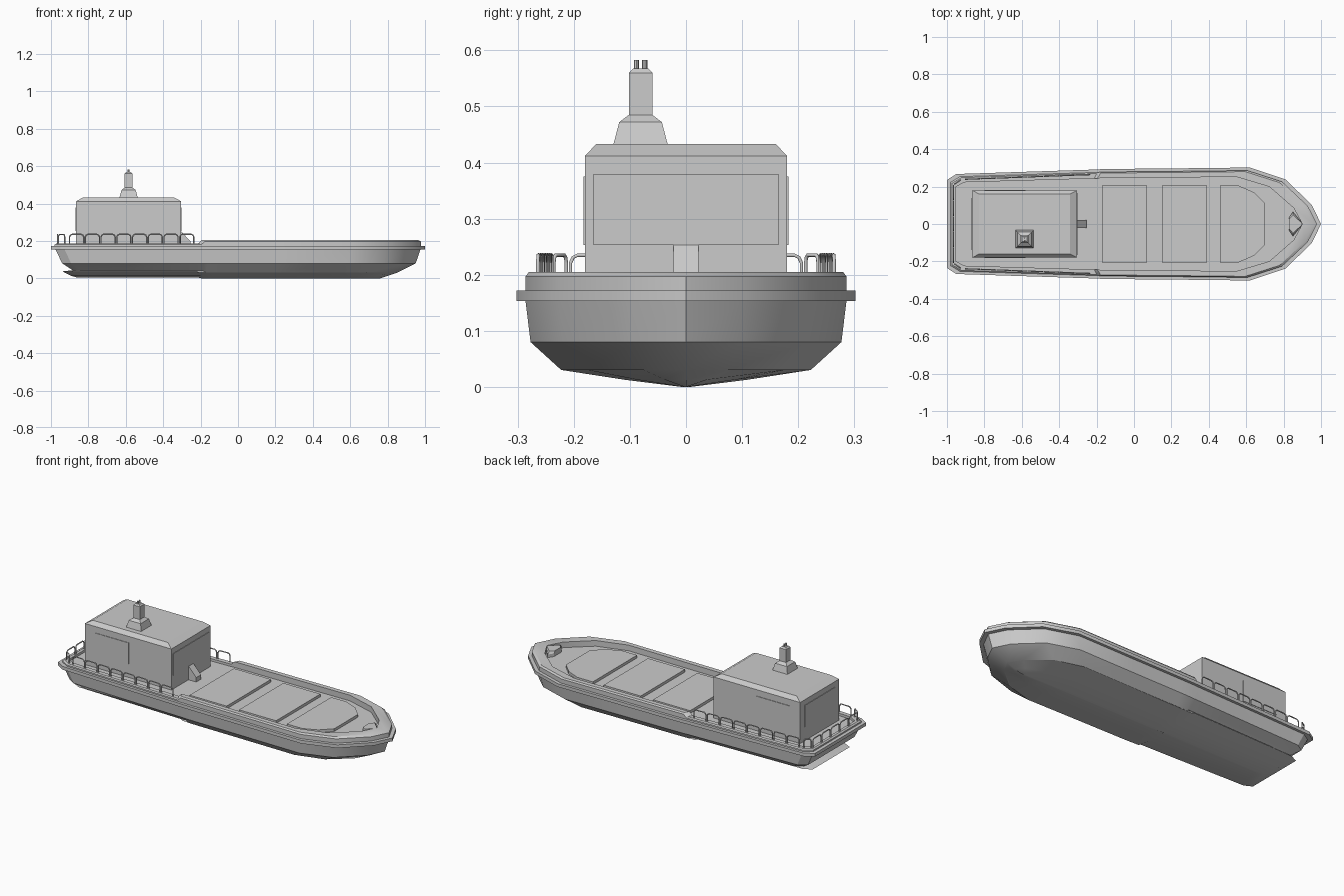
import bpy, bmesh, math
from mathutils import Vector

if "Cube" in bpy.data.objects:
    bpy.data.objects.remove(bpy.data.objects["Cube"])

# Normalised half outline of the hull, stern (t=0) to bow (t=1), half width 0..1
HALF = [(0, .78), (.025, .885), (.40, .965), (.41, .97), (.45, .975), (.62, .985),
        (.81, 1), (.905, .79), (.975, .34), (1, 0)]


def finish(name, bm, smooth=False):
    bmesh.ops.recalc_face_normals(bm, faces=bm.faces)
    me = bpy.data.meshes.new(name)
    bm.to_mesh(me)
    bm.free()
    ob = bpy.data.objects.new(name, me)
    bpy.context.scene.collection.objects.link(ob)
    if smooth:
        bpy.ops.object.select_all(action='DESELECT')
        bpy.context.view_layer.objects.active = ob
        ob.select_set(True)
        bpy.ops.object.shade_smooth_by_angle(angle=math.radians(30))
    return ob


def loft(name, rings, smooth=False):
    """Skin a stack of equal-length point rings and cap both ends."""
    bm = bmesh.new()
    vs = [[bm.verts.new(p) for p in r] for r in rings]
    n = len(vs[0])
    for a, b in zip(vs, vs[1:]):
        for i in range(n):
            bm.faces.new((a[i], a[(i + 1) % n], b[(i + 1) % n], b[i]))
    bm.faces.new(vs[0])
    bm.faces.new(vs[-1])
    return finish(name, bm, smooth)


def hull_ring(x0, x1, w, z_aft, z_fwd):
    def pt(t, y):
        return (x0 + (x1 - x0) * t, y * w, z_aft if t < .405 else z_fwd)
    return [pt(t, y) for t, y in HALF] + [pt(t, -y) for t, y in HALF[-2::-1]]


def rect(cx, cy, hx, hy, z):
    return [(cx + a * hx, cy + b * hy, z) for a, b in ((-1, -1), (1, -1), (1, 1), (-1, 1))]


def box(name, x0, x1, y0, y1, z0, z1):
    c = ((x0 + x1) / 2, (y0 + y1) / 2, (x1 - x0) / 2, (y1 - y0) / 2)
    return loft(name, [rect(*c, z0), rect(*c, z1)])


# Hull with rub rail, bulwark and sunken deck
loft("hull", [hull_ring(*r) for r in (
    (-.955, .90, .252, .172, .172),
    (-.955, .90, .252, .186, .205),
    (-.972, .962, .280, .186, .205),
    (-.980, .978, .286, .180, .197),
    (-.980, .978, .286, .172, .172),
    (-1.0, 1.0, .302, .172, .172),
    (-1.0, 1.0, .302, .153, .153),
    (-.975, .975, .286, .153, .153),
    (-.940, .950, .277, .080, .080),
    (-.880, .850, .222, .040, .030))], smooth=True)

# Shallow V bottom, reaching out under the stern as a plate
loft("keel_bottom", [hull_ring(*r) for r in (
    (-.87, .84, .215, .045, .035),
    (-.94, .85, .220, .037, .030),
    (-.89, .80, .110, .013, .013),
    (-.86, .76, .006, .004, .0))], smooth=True)

# Hatch covers, the forward one tapered towards the bow
for i, x in enumerate((-.17, .15)):
    box(f"hatch_cover_{i + 1}", x, x + .24, -.205, .205, .165, .188)
taper = [(.46, -.205), (.56, -.205), (.64, -.17), (.70, -.11),
         (.70, .11), (.64, .17), (.56, .205), (.46, .205)]
loft("hatch_cover_3", [[(x, y, z) for x, y in taper] for z in (.165, .188)])

# Bow locker
loft("bow_locker", [[(x, y * k, z) for x, y in
                     ((.83, -.035), (.85, -.065), (.895, -.01), (.895, .01), (.85, .065), (.83, .035))]
                    for z, k in ((.165, 1), (.19, 1), (.203, .75))])

# Deckhouse with chamfered roof
loft("deckhouse", [rect(-.585, 0, .28, .18, .165), rect(-.585, 0, .28, .18, .412),
                   rect(-.585, 0, .243, .16, .433)])

# Window panels on all four walls
box("window_front", -.306, -.302, -.165, .165, .253, .38)
box("window_back", -.868, -.864, -.14, .14, .253, .38)
for s, n in ((-1, "right"), (1, "left")):
    box("window_" + n, -.80, -.58, s * .1805 - .0025, s * .1805 + .0025, .253, .375)

# Steps from deckhouse to cargo deck
prof = [(-.31, .165), (-.255, .165), (-.255, .198), (-.305, .253), (-.31, .253)]
loft("steps", [[(x, y, z) for x, z in prof] for y in (-.022, .022)])

# Funnel
FX, FY = -.585, -.081
loft("funnel", [rect(FX, FY, h, h, z) for h, z in
                ((.049, .43), (.038, .472), (.021, .485), (.021, .56), (.013, .568))])
for i, s in enumerate((-1, 1)):
    bm = bmesh.new()
    bmesh.ops.create_cone(bm, cap_ends=True, segments=8, radius1=.0045, radius2=.0045, depth=.02)
    bmesh.ops.translate(bm, verts=bm.verts, vec=(FX, FY + s * .0075, .573))
    finish(f"exhaust_pipe_{i + 1}", bm, True)

# Hoop railings round the stern
cu = bpy.data.curves.new("stern_railing", 'CURVE')
cu.dimensions = '3D'
cu.bevel_depth = .0035
cu.bevel_resolution = 1
cu.use_fill_caps = True


def hoops(a, b, count, gap=.1):
    a, b = Vector(a), Vector(b)
    for i in range(count):
        sp = cu.splines.new('POLY')
        shape = [(0, 0), (0, .037), (.06, .047), (.17, .051), (.83, .051), (.94, .047), (1, .037), (1, 0)]
        sp.points.add(len(shape) - 1)
        for p, (u, h) in zip(sp.points, shape):
            q = a.lerp(b, (i + gap / 2 + u * (1 - gap)) / count)
            p.co = (q.x, q.y, .184 + h, 1)


for s in (-1, 1):
    hoops((-.905, s * .239, 0), (-.232, s * .264, 0), 8)
    hoops((-.962, s * .212, 0), (-.925, s * .237, 0), 1)
hoops((-.965, -.21, 0), (-.965, .21, 0), 5)
rail = bpy.data.objects.new("stern_railing", cu)
bpy.context.scene.collection.objects.link(rail)
